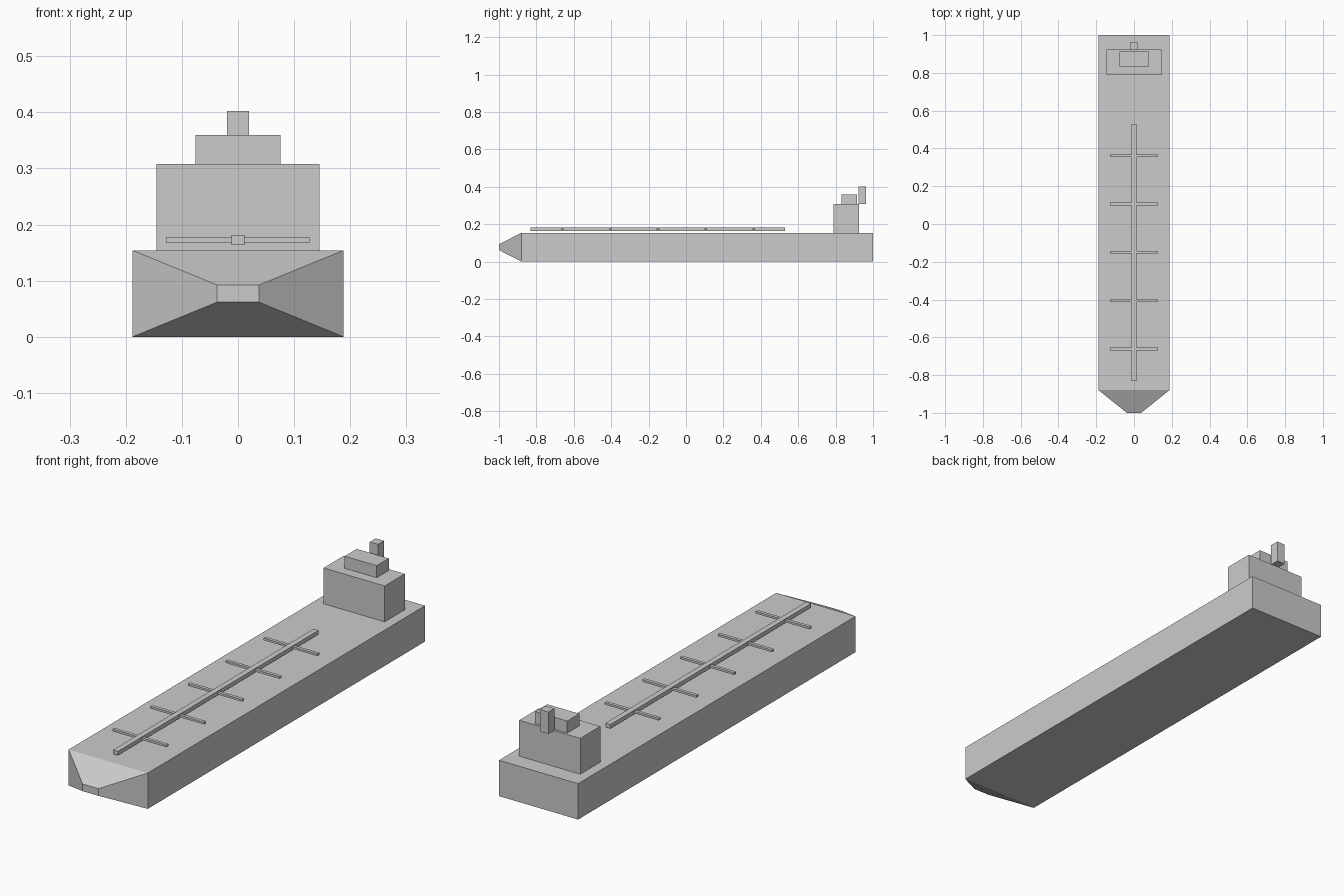
import bpy
import bmesh
from mathutils import Vector

cube = bpy.data.objects.get("Cube")
if cube:
    bpy.data.objects.remove(cube, do_unlink=True)

grey = bpy.data.materials.new("light_grey")
grey.use_nodes = True
colour = (0.6, 0.6, 0.6, 1)
grey.diffuse_color = colour
grey.node_tree.nodes["Principled BSDF"].inputs["Base Color"].default_value = colour


def add_object(name, bm):
    bmesh.ops.recalc_face_normals(bm, faces=bm.faces)
    mesh = bpy.data.meshes.new(name)
    bm.to_mesh(mesh)
    bm.free()
    mesh.materials.append(grey)
    obj = bpy.data.objects.new(name, mesh)
    bpy.context.collection.objects.link(obj)
    return obj


def box_mesh(half_width, y0, y1, z0, z1):
    bm = bmesh.new()
    bmesh.ops.create_cube(bm, size=1)
    bmesh.ops.scale(bm, vec=(2 * half_width, y1 - y0, z1 - z0), verts=bm.verts)
    bmesh.ops.translate(bm, vec=(0, (y0 + y1) / 2, (z0 + z1) / 2), verts=bm.verts)
    return bm


def box(name, *dims):
    return add_object(name, box_mesh(*dims))


# Hull: a long box whose front face is extruded into a blunt tapered bow
DECK = 0.154
bm = box_mesh(0.188, -0.88, 1, 0, DECK)
bm.normal_update()
front = min(bm.faces, key=lambda f: f.normal.y)
extruded = bmesh.ops.extrude_discrete_faces(bm, faces=[front])["faces"][0]
middle = DECK / 2
for v in extruded.verts:
    v.co = Vector((v.co.x * 0.2, -1, middle + (v.co.z - middle) * 0.2))
add_object("hull", bm)

# Deckhouse, bridge and funnel, stepped up at the stern
ROOF = 0.308
box("deckhouse", 0.145, 0.788, 0.924, DECK, ROOF)
box("bridge", 0.076, 0.832, 0.914, ROOF, 0.36)
box("funnel", 0.02, 0.922, 0.962, ROOF, 0.402)

# Raised deck pipe with evenly spaced cross pipes
box("main_pipe", 0.012, -0.832, 0.53, 0.164, 0.181)
for i in range(5):
    y = -0.662 + i * 0.256
    box(f"cross_pipe_{i + 1}", 0.128, y - 0.007, y + 0.007, 0.168, 0.177)
